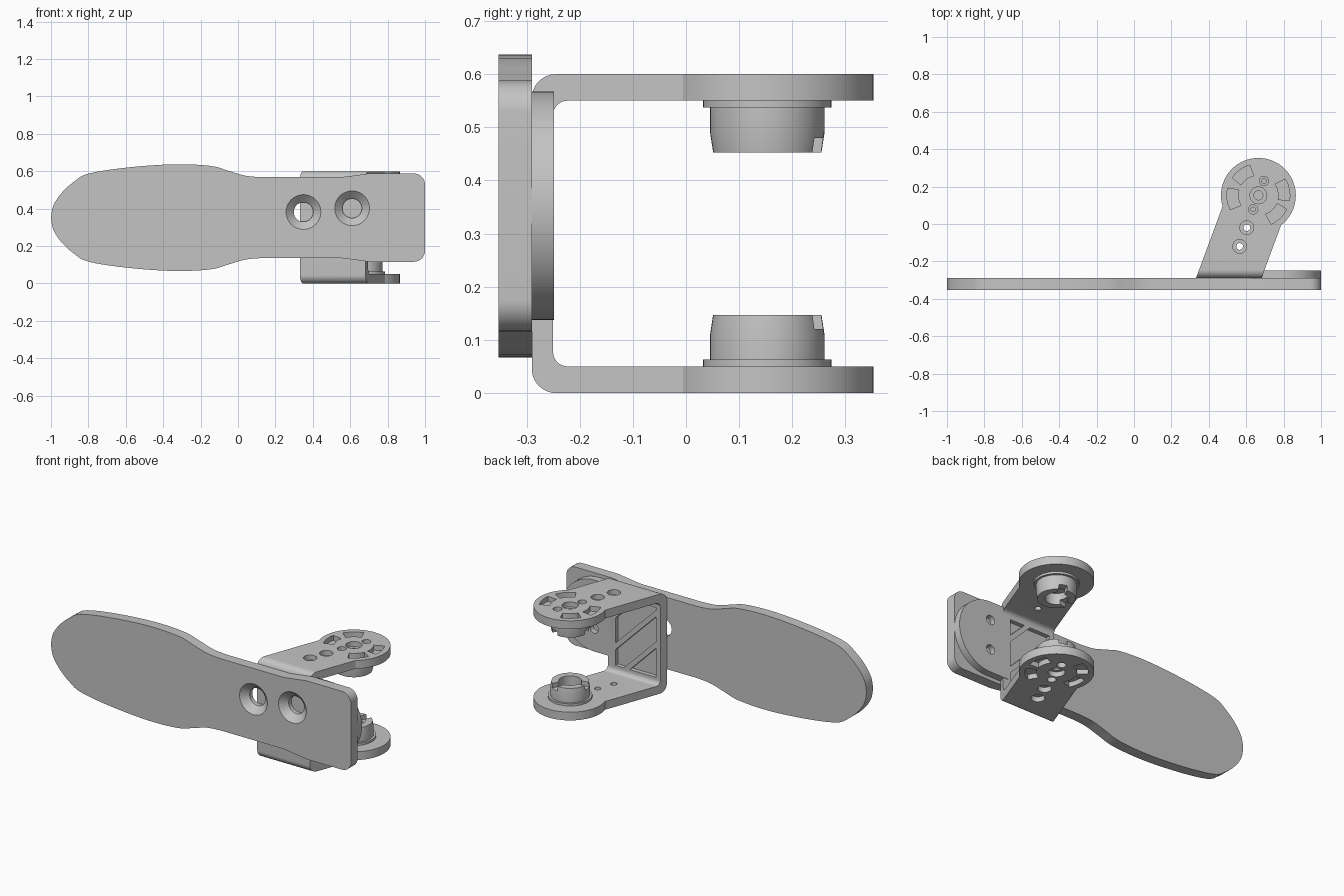
import bpy, bmesh
from math import sin, cos, pi, radians
from mathutils import Vector

if "Cube" in bpy.data.objects:
    bpy.data.objects.remove(bpy.data.objects["Cube"])

grey = bpy.data.materials.new("plain_grey")
grey.use_nodes = True
colour = (0.55, 0.55, 0.55, 1)
grey.diffuse_color = colour
grey.node_tree.nodes["Principled BSDF"].inputs["Base Color"].default_value = colour

MID = 0.352          # height of the paddle centre line
HUB = (0.665, 0.153)  # axis of both discs
TOP = 0.6


def make(name, bm):
    bmesh.ops.recalc_face_normals(bm, faces=bm.faces[:])
    mesh = bpy.data.meshes.new(name)
    bm.to_mesh(mesh)
    bm.free()
    mesh.materials.append(grey)
    obj = bpy.data.objects.new(name, mesh)
    bpy.context.collection.objects.link(obj)
    return obj


def loft(name, rings):
    """Skin equal rings of points and cap both ends."""
    bm = bmesh.new()
    rows = [[bm.verts.new(p) for p in ring] for ring in rings]
    n = len(rows[0])
    for a, b in zip(rows, rows[1:]):
        for i in range(n):
            bm.faces.new((a[i], a[(i + 1) % n], b[(i + 1) % n], b[i]))
    bm.faces.new(rows[0])
    bm.faces.new(rows[-1])
    return make(name, bm)


def place(axis, u, v, w):
    return {"x": (w, u, v), "y": (u, w, v), "z": (u, v, w)}[axis]


def prism(name, outline, lo, hi, axis="z"):
    return loft(name, [[place(axis, u, v, w) for u, v in outline] for w in (lo, hi)])


def arc(c, r, a, b, n=12):
    angles = [radians(a + (b - a) * i / n) for i in range(n + 1)]
    return [(c[0] + r * cos(t), c[1] + r * sin(t)) for t in angles]


def lathe(name, c, profile, axis="z", n=48):
    return loft(name, [[place(axis, u, v, w) for u, v in arc(c, r, 0, 360, n)[:-1]]
                       for r, w in profile])


def combine(target, tool, operation="DIFFERENCE"):
    mod = target.modifiers.new("combine", "BOOLEAN")
    mod.operation, mod.object, mod.solver = operation, tool, "EXACT"
    with bpy.context.temp_override(object=target, active_object=target):
        bpy.ops.object.modifier_apply(modifier=mod.name)
    bpy.data.objects.remove(tool)


def smooth_path(points, steps=5):
    """Catmull-Rom curve through the points."""
    p = [Vector(q) for q in [points[0]] + points + [points[-1]]]
    out = []
    for a, b, c, d in zip(p, p[1:], p[2:], p[3:]):
        for i in range(steps):
            t = i / steps
            out.append((2 * b + (c - a) * t + (2 * a - 5 * b + 4 * c - d) * t * t
                        + (3 * b - a - 3 * c + d) * t ** 3) / 2)
    return [tuple(q) for q in out] + [points[-1]]


# Paddle: half outline mirrored about its centre line
half = smooth_path([(-1, 0), (-0.987, 0.065), (-0.945, 0.13), (-0.88, 0.19), (-0.8, 0.235),
                    (-0.6, 0.267), (-0.35, 0.285), (-0.15, 0.277), (-0.05, 0.25),
                    (0.04, 0.224), (0.13, 0.216)])
half += smooth_path([(0.55, 0.216), (0.62, 0.225), (0.7, 0.236)]) + arc((0.94, 0.176), 0.06, 90, 0)
outline = [(x, MID + h) for x, h in half] + [(x, MID - h) for x, h in reversed(half[1:])]
paddle = prism("paddle", outline, -0.353, -0.29, "y")
for c in ((0.35, 0.382), (0.61, 0.402)):
    combine(paddle, lathe("cutter", c, [(0.095, -0.355), (0.052, -0.315), (0.052, -0.28)], "y"))

# Bracket: C section extruded sideways, then sheared to lean
section = (arc((-0.245, 0.045), 0.045, 270, 180) + arc((-0.245, TOP - 0.045), 0.045, 180, 90)
           + [(0.13, TOP), (0.13, TOP - 0.05)] + arc((-0.223, TOP - 0.077), 0.027, 90, 180)
           + arc((-0.223, 0.077), 0.027, 180, 270) + [(0.13, 0.05), (0.13, 0)])
bracket = prism("bracket", section, 0.335, 0.685, "x")
for v in bracket.data.vertices:
    v.co.x += 0.37 * (v.co.y + 0.28)

# Rounded mounting tab on the paddle's back
tab = [(0.66, 0.137)] + arc((0.785, MID), 0.215, -90, 90, 32) + [(0.66, 0.567)]
combine(bracket, prism("tab", tab, -0.29, -0.248, "y"), "UNION")
for z in (0.275, 0.455):
    combine(bracket, lathe("cutter", (0.785, z), [(0.028, -0.28), (0.028, -0.2)], "y", 24))

# Diagonal truss pockets in the web
for low, high in ((-1, -0.17), (-0.13, 0.02), (0.06, 0.21), (0.25, 1)):
    bm = bmesh.new()
    bmesh.ops.create_cube(bm, size=1)
    for v in bm.verts:
        v.co = Vector((0.51 + v.co.x * 0.27, -0.235 + v.co.y * 0.08, 0.3 + v.co.z * 0.42))
    for offset, side in ((low, -1), (high, 1)):
        normal = Vector((1, 0, 1)) * side
        cut = bmesh.ops.bisect_plane(bm, geom=bm.verts[:] + bm.edges[:] + bm.faces[:],
                                     plane_co=(0.51 + offset, 0, 0.3), plane_no=normal,
                                     clear_outer=True)
        edges = [e for e in cut["geom_cut"] if isinstance(e, bmesh.types.BMEdge)]
        if edges:
            bmesh.ops.contextual_create(bm, geom=edges)
    combine(bracket, make("cutter", bm))

# Discs, pockets and hubs at both arm ends
for side in ("lower", "upper"):
    def level(t):
        return t if side == "lower" else TOP - t

    combine(bracket, lathe("disc", HUB, [(0.2, level(0)), (0.2, level(0.05))], n=80), "UNION")
    for middle in (126, 187, 11, -46):
        a, b = middle - 23, middle + 23
        slot = arc(HUB, 0.168, a + 3, b - 3) + arc(HUB, 0.108, b, a)
        combine(bracket, prism("cutter", slot, level(-0.01), level(0.03)))
    holes = [(HUB, 0.045, 0.024), ((0.695, 0.23), 0.025, 0.012), ((0.637, 0.078), 0.025, 0.012),
             ((0.603, -0.02), 0.037, 0.018), ((0.565, -0.12), 0.037, 0.018)]
    for c, wide, narrow in holes:
        combine(bracket, lathe("cutter", c, [(wide, level(-0.01)), (wide, level(0.03)),
                                             (narrow, level(0.03)), (narrow, level(0.07))], n=24))

    hub = lathe(side + "_hub", HUB, [(r, level(t)) for r, t in (
        (0.121, 0.048), (0.121, 0.063), (0.108, 0.063), (0.108, 0.108), (0.102, 0.147),
        (0.062, 0.147), (0.062, 0.08))])
    for angle in (70, 190):
        d = Vector((cos(radians(angle)), sin(radians(angle))))
        n = Vector((-d.y, d.x)) * 0.024
        key = [tuple(Vector(HUB) + d * r + n * s)
               for r, s in ((0.03, -1), (0.14, -1), (0.14, 1), (0.03, 1))]
        combine(hub, prism("cutter", key, level(0.12), level(0.16)))

# Smooth curved walls, keep edges crisp
bpy.ops.object.select_all(action="DESELECT")
for obj in bpy.context.scene.objects:
    if obj.type == "MESH":
        obj.select_set(True)
        bpy.context.view_layer.objects.active = obj
bpy.ops.object.shade_smooth_by_angle(angle=radians(30))
